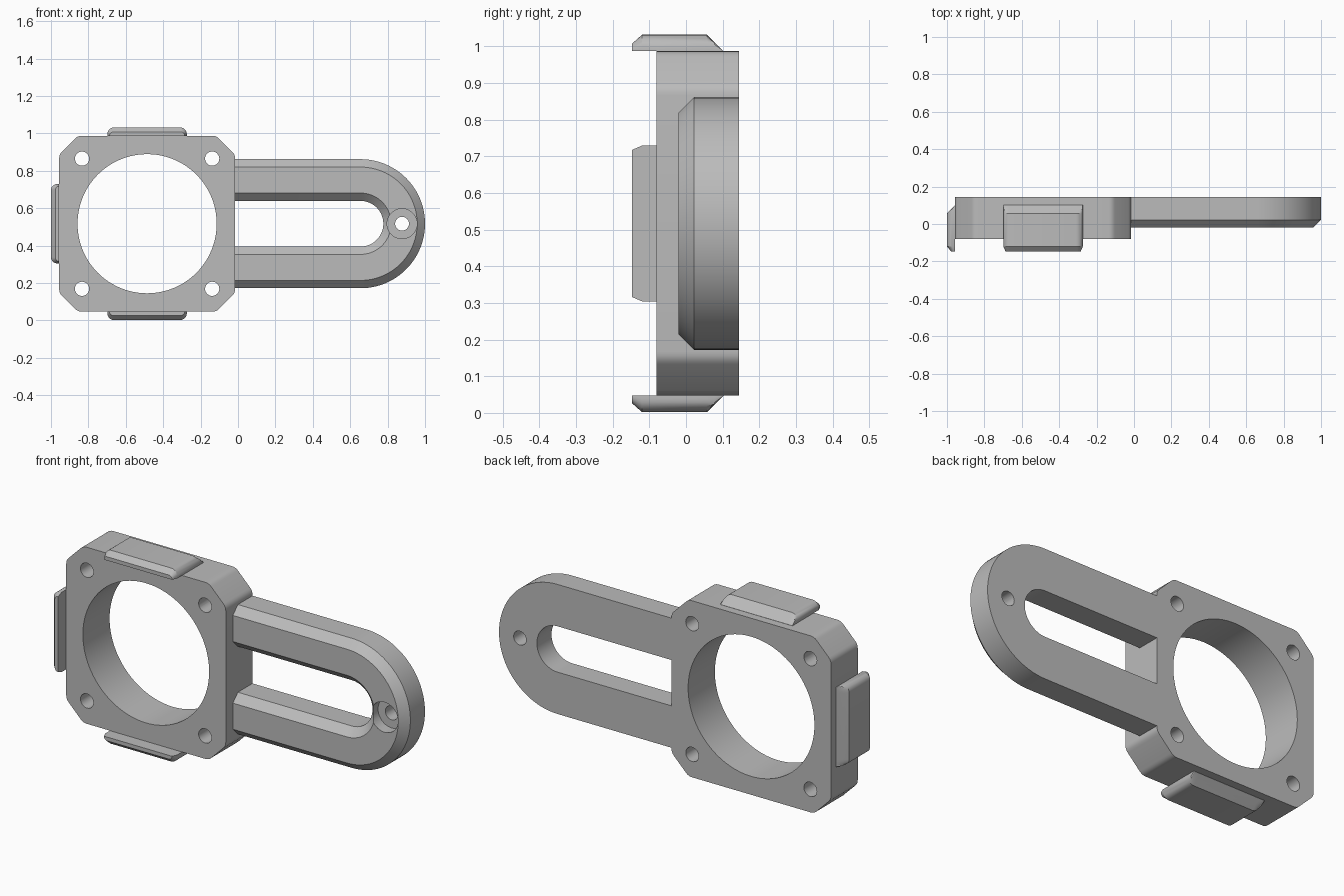
import bpy, bmesh, math
from mathutils import Matrix, Vector

if "Cube" in bpy.data.objects:
    bpy.data.objects.remove(bpy.data.objects["Cube"])

grey = bpy.data.materials.new("plain_grey")
grey.use_nodes = True
grey.diffuse_color = (0.5, 0.5, 0.5, 1)
grey.node_tree.nodes["Principled BSDF"].inputs["Base Color"].default_value = (0.5, 0.5, 0.5, 1)

CX, CZ = -0.486, 0.517      # centre of the frame
FRONT, BACK = -0.08, 0.145  # frame depth
HALF = 0.47


def make_object(name, bm):
    bmesh.ops.recalc_face_normals(bm, faces=bm.faces)
    mesh = bpy.data.meshes.new(name)
    bm.to_mesh(mesh)
    bm.free()
    mesh.materials.append(grey)
    obj = bpy.data.objects.new(name, mesh)
    bpy.context.collection.objects.link(obj)
    return obj


def loft(name, rings, closed=True):
    """Skin equal-length rings of points and cap both ends."""
    bm = bmesh.new()
    loops = [[bm.verts.new(p) for p in ring] for ring in rings]
    n = len(loops[0])
    for a, b in zip(loops, loops[1:]):
        for i in range(n):
            j = (i + 1) % n
            bm.faces.new((a[i], a[j], b[j], b[i]))
    bm.faces.new(loops[0])
    bm.faces.new(loops[-1])
    return make_object(name, bm)


def drill(obj, x, z, radius, y0, y1, sides=48):
    """Cut a round hole along y."""
    circle = [(x + radius * math.cos(t), z + radius * math.sin(t))
              for t in (2 * math.pi * i / sides for i in range(sides))]
    cutter = loft("cutter", [[(px, y, pz) for px, pz in circle] for y in (y0, y1)])
    cutter.hide_render = True
    mod = obj.modifiers.new("hole", 'BOOLEAN')
    mod.operation = 'DIFFERENCE'
    mod.solver = 'EXACT'
    mod.object = cutter
    bpy.context.view_layer.objects.active = obj
    bpy.ops.object.modifier_apply(modifier=mod.name)
    bpy.data.objects.remove(cutter)


def smooth(obj, angle=30):
    bpy.ops.object.select_all(action='DESELECT')
    obj.select_set(True)
    bpy.context.view_layer.objects.active = obj
    bpy.ops.object.shade_smooth_by_angle(angle=math.radians(angle))


# Square frame: chamfered corners, each chamfer edge slightly rounded
outline = []
short = HALF - 0.1
for k in range(4):
    turn = Matrix.Rotation(k * math.pi / 2, 2)
    for corner, before, after in (((HALF, short), (0, -1), (-1, 1)),
                                  ((short, HALF), (1, -1), (-1, 0))):
        c = Vector(corner)
        a = c + Vector(before).normalized() * 0.02
        b = c + Vector(after).normalized() * 0.02
        for t in (0, 0.25, 0.5, 0.75, 1):
            outline.append(turn @ (a * (1 - t) ** 2 + c * 2 * t * (1 - t) + b * t * t))
frame = loft("square_frame", [[(CX + p.x, y, CZ + p.y) for p in outline]
                              for y in (FRONT, BACK)])
drill(frame, CX, CZ, 0.372, -0.5, 0.5, 96)
for sx in (-1, 1):
    for sz in (-1, 1):
        drill(frame, CX + sx * 0.348, CZ + sz * 0.348, 0.038, -0.5, 0.5, 32)
smooth(frame)

# Slotted arm: chamfered section swept along a U
ARM_X, IN_R, OUT_R, CH = 0.655, 0.122, 0.345, 0.042
FACE = -0.02
section = [(IN_R, BACK), (IN_R, FACE + CH), (IN_R + CH, FACE),
           (OUT_R - CH, FACE), (OUT_R, FACE + CH), (OUT_R, BACK)]
rings = [[(CX + HALF, y, CZ + r) for r, y in section]]
for i in range(49):
    t = math.pi / 2 - math.pi * i / 48
    rings.append([(ARM_X + r * math.cos(t), y, CZ + r * math.sin(t)) for r, y in section])
rings.append([(CX + HALF, y, CZ - r) for r, y in section])
arm = loft("slotted_arm", rings)
drill(arm, 0.877, CZ, 0.08, -0.5, FACE + 0.06)
drill(arm, 0.877, CZ, 0.037, -0.5, 0.5, 32)
smooth(arm)


# Clips: rounded tabs with a front chamfer and a sloping back
def tab_ring(half_width, height, limit, radius=0.036):
    pts = [(-half_width, 0)]
    for side in (-1, 1):
        for i in range(7):
            t = math.pi / 2 * (i if side < 0 else 6 - i) / 6
            x = side * (half_width - radius + radius * math.cos(t))
            pts.append((x, min(limit, height - radius + radius * math.sin(t))))
    return pts + [(half_width, 0)]


W, H = 0.2125, 0.045
stations = [(-0.148, tab_ring(W - 0.012, 0.02, 0.02, 0.018)),
            (-0.12, tab_ring(W, H, H)),
            (0.057, tab_ring(W, H, H)),
            (0.078, tab_ring(W, H, 0.024)),
            (0.102, tab_ring(W, H, 0.0005))]
for name, angle in (("top_clip", 0), ("right_clip", -90), ("bottom_clip", 180)):
    turn = Matrix.Translation((CX, 0, CZ)) @ Matrix.Rotation(math.radians(angle), 4, 'Y')
    clip = loft(name, [[turn @ Vector((x, y, HALF + z)) for x, z in ring]
                       for y, ring in stations])
    smooth(clip, 25)
